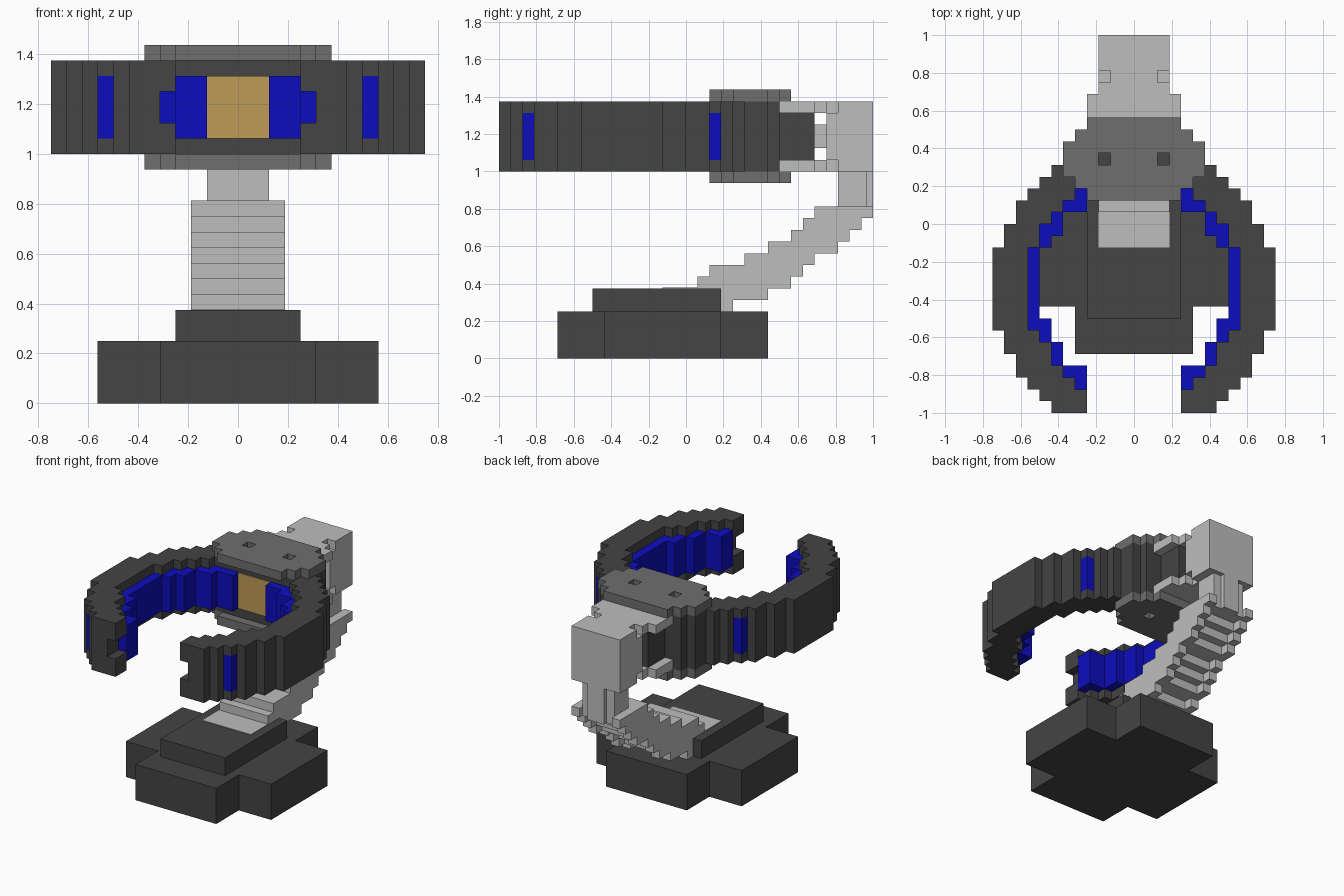
import bpy
import bmesh

U = 0.0625  # one grid block

if "Cube" in bpy.data.objects:
    bpy.data.objects.remove(bpy.data.objects["Cube"], do_unlink=True)


def material(name, r, g, b):
    m = bpy.data.materials.new(name)
    m.use_nodes = True
    m.diffuse_color = (r, g, b, 1)
    bsdf = next(n for n in m.node_tree.nodes if n.type == 'BSDF_PRINCIPLED')
    bsdf.inputs["Base Color"].default_value = (r, g, b, 1)
    return m


DARK = material("dark_grey", 0.058, 0.058, 0.058)
MID = material("mid_grey", 0.156, 0.156, 0.156)
LIGHT = material("light_grey", 0.515, 0.515, 0.515)
BLUE = material("blue", 0.004, 0.004, 0.515)
GOLD = material("gold", 0.515, 0.328, 0.091)


def blocks(name, mat, boxes, mirror=False):
    """One object from boxes (x0, x1, y0, y1, z0, z1) in grid blocks."""
    bm = bmesh.new()
    boxes = list(boxes)
    if mirror:
        boxes += [(-b[1], -b[0]) + tuple(b[2:]) for b in boxes]
    for x0, x1, y0, y1, z0, z1 in boxes:
        verts = bmesh.ops.create_cube(bm, size=1)["verts"]
        for v in verts:
            v.co.x = (x1 if v.co.x > 0 else x0) * U
            v.co.y = (y1 if v.co.y > 0 else y0) * U
            v.co.z = (z1 if v.co.z > 0 else z0) * U
    me = bpy.data.meshes.new(name)
    bm.to_mesh(me)
    bm.free()
    me.materials.append(mat)
    ob = bpy.data.objects.new(name, me)
    bpy.context.collection.objects.link(ob)
    return ob


# Cross-shaped base with a raised step
blocks("base", DARK, [(-9, 9, -7, 3, 0, 4), (-5, 5, -11, 7, 0, 4)])
blocks("base_step", DARK, [(-4, 4, -8, 3, 4, 6)])

# Stepped arm: (z, front y, back y) per layer, side rails reach one block further back
layers = [(4, 1, 4), (5, 1, 7), (6, 1, 9), (7, 2, 10), (8, 5, 11),
          (9, 7, 13), (10, 9, 14), (11, 10, 15), (12, 11, 16)]
blocks("arm_core", LIGHT, [(-2, 2, a, b - 1, z, z + 1) for z, a, b in layers])
blocks("arm_rail", LIGHT, [(2, 3, a, b, z, z + 1) for z, a, b in layers], True)
blocks("arm_foot", LIGHT, [(-3, 3, -2, 2, 5, 6.06)])

# Post and rear head block with side notches and prongs
blocks("post", LIGHT, [(-2, 2, 13, 15.5, 12, 16), (-1, 1, 15, 16, 12, 16)])
blocks("head", LIGHT, [(-3, 3, 13, 16, 16, 22), (-3, 3, 12, 13, 17, 21),
                       (-2, 2, 12, 13, 16, 22), (-2, 2, 11, 12, 18, 20)])
blocks("head_prongs", LIGHT, [b for z in (16, 21) for b in
                              [(-3, 3, 11, 12, z, z + 1), (-4, 4, 8, 11, z, z + 1)]])

# Upper and lower cover plates, each with two square holes
plate_rows = [(2, 3, 4), (3, 4, 5), (4, 5, 6), (6, 7, 6), (7, 8, 5), (8, 9, 4)]
for name, z in (("lower_plate", 15), ("upper_plate", 22)):
    rows = [(-w, w, a, b, z, z + 1) for a, b, w in plate_rows]
    rows += [(x0, x1, 5, 6, z, z + 1) for x0, x1 in ((-6, -3), (-2, 2), (3, 6))]
    blocks(name, MID, rows)

# Claw hub between the plates
blocks("claw_hub", DARK, [(-8, 8, 3, 4, 16, 22), (-7, 7, 4, 5, 16, 22),
                          (-6, 6, 5, 7, 16, 22), (-5, 5, 7, 8, 16, 22),
                          (-3, 3, 8, 11, 17, 21)])

# Curved claws: (y0, y1, inner x, outer x) per row
claw_rows = [(1, 2, 6, 10), (0, 1, 7, 10), (-1, 0, 8, 11), (-2, -1, 8, 11),
             (-9, -2, 9, 12), (-10, -9, 8, 11), (-11, -10, 7, 11),
             (-12, -11, 7, 10), (-13, -12, 6, 10)]
claw = [(i, o, a, b, 16, 22) for a, b, i, o in claw_rows]
# Rows with an outer blue inset
for a, b, i, o in ((2, 3, 5, 9), (-14, -13, 5, 9)):
    claw += [(i, o - 1, a, b, 16, 22), (o - 1, o, a, b, 16, 17), (o - 1, o, a, b, 21, 22)]
# Notched tips
claw += [(5, 7, -16, -15, 16, 22), (5, 8, -15, -14, 16, 22),
         (4, 5, -16, -14, 16, 18), (4, 5, -16, -14, 20, 22)]
blocks("claws", DARK, claw, True)
blocks("outer_inset", BLUE, [(8, 9, 2, 3, 17, 21), (8, 9, -14, -13, 17, 21)], True)

# Blue lining inside the claws: (inner x, outer x, y0, y1)
lining = [(2, 4, 2, 3), (4, 5, 1, 3), (5, 6, 1, 2), (6, 7, -1, 1), (7, 8, -2, 0),
          (8, 9, -9, -2), (7, 8, -10, -8), (6, 7, -12, -10), (5, 6, -13, -12),
          (4, 5, -14, -12)]
blocks("claw_lining", BLUE, [r + (17, 21) for r in lining], True)

# Gold panel in the middle of the hub
blocks("centre_panel", GOLD, [(-2, 2, 2.87, 3, 17, 21)])
